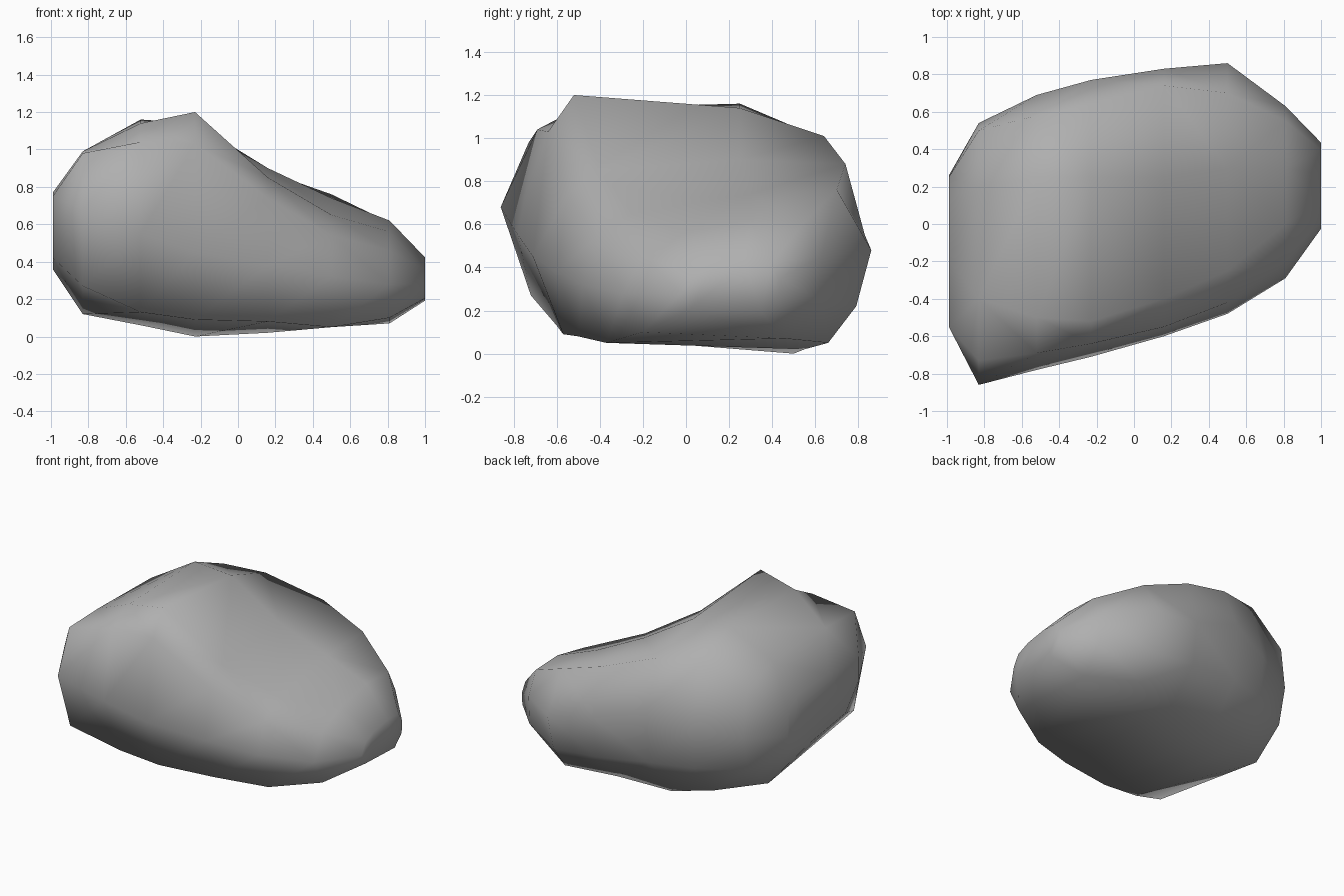
import bpy, bmesh

# Cross-sections along x: (y, z) rings running from the lower front edge,
# up the front, over the top and down the back
SECTIONS = [
    (-0.99, [(-.4, .42), (-.55, .6), (-.55, .75), (-.2, .77), (.15, .75), (.25, .67), (.26, .5), (.22, .4), (0, .36)]),
    (-0.83, [(-.72, .27), (-.86, .68), (-.73, .98), (-.4, .99), (.2, .98), (.5, .86), (.54, .55), (.48, .3), (.25, .12)]),
    (-0.52, [(-.6, .13), (-.78, .55), (-.69, 1.04), (-.5, 1.14), (.25, 1.16), (.58, 1.02), (.69, .6), (.66, .3), (.45, .06)]),
    (-0.23, [(-.57, .09), (-.71, .45), (-.64, 1.03), (-.52, 1.2), (.25, 1.14), (.64, 1.01), (.77, .7), (.75, .3), (.5, 0)]),
    (0.16, [(-.5, .08), (-.6, .38), (-.55, .74), (-.4, .85), (.25, .9), (.74, .88), (.83, .55), (.79, .25), (.55, .02)]),
    (0.5, [(-.37, .05), (-.48, .32), (-.42, .54), (-.25, .65), (.3, .74), (.7, .76), (.86, .48), (.79, .22), (.66, .05)]),
    (0.81, [(-.2, .1), (-.29, .28), (-.2, .46), (0, .56), (.3, .62), (.55, .61), (.63, .45), (.62, .25), (.46, .07)]),
]
# Blunt right end: a shrunken copy of the last ring
last = SECTIONS[-1][1]
SECTIONS.append((1.0, [(.24 + (y - .24) * .5, .28 + (z - .28) * .42) for y, z in last]))

# Rock: loft the rings and close both ends
bm = bmesh.new()
rings = [[bm.verts.new((x, y, z)) for y, z in ring] for x, ring in SECTIONS]
for a, b in zip(rings, rings[1:]):
    for i in range(len(a)):
        j = (i + 1) % len(a)
        bm.faces.new((a[i], a[j], b[j], b[i]))
bm.faces.new(rings[0])
bm.faces.new(rings[-1])
bmesh.ops.triangulate(bm, faces=bm.faces[:])
bmesh.ops.recalc_face_normals(bm, faces=bm.faces[:])

mesh = bpy.data.meshes.new("rock")
bm.to_mesh(mesh)
bm.free()
mesh.shade_smooth()
rock = bpy.data.objects.new("rock", mesh)
bpy.context.collection.objects.link(rock)

# Dark grey stone
stone = bpy.data.materials.new("dark_stone")
stone.diffuse_color = (0.43, 0.43, 0.43, 1)
mesh.materials.append(stone)
